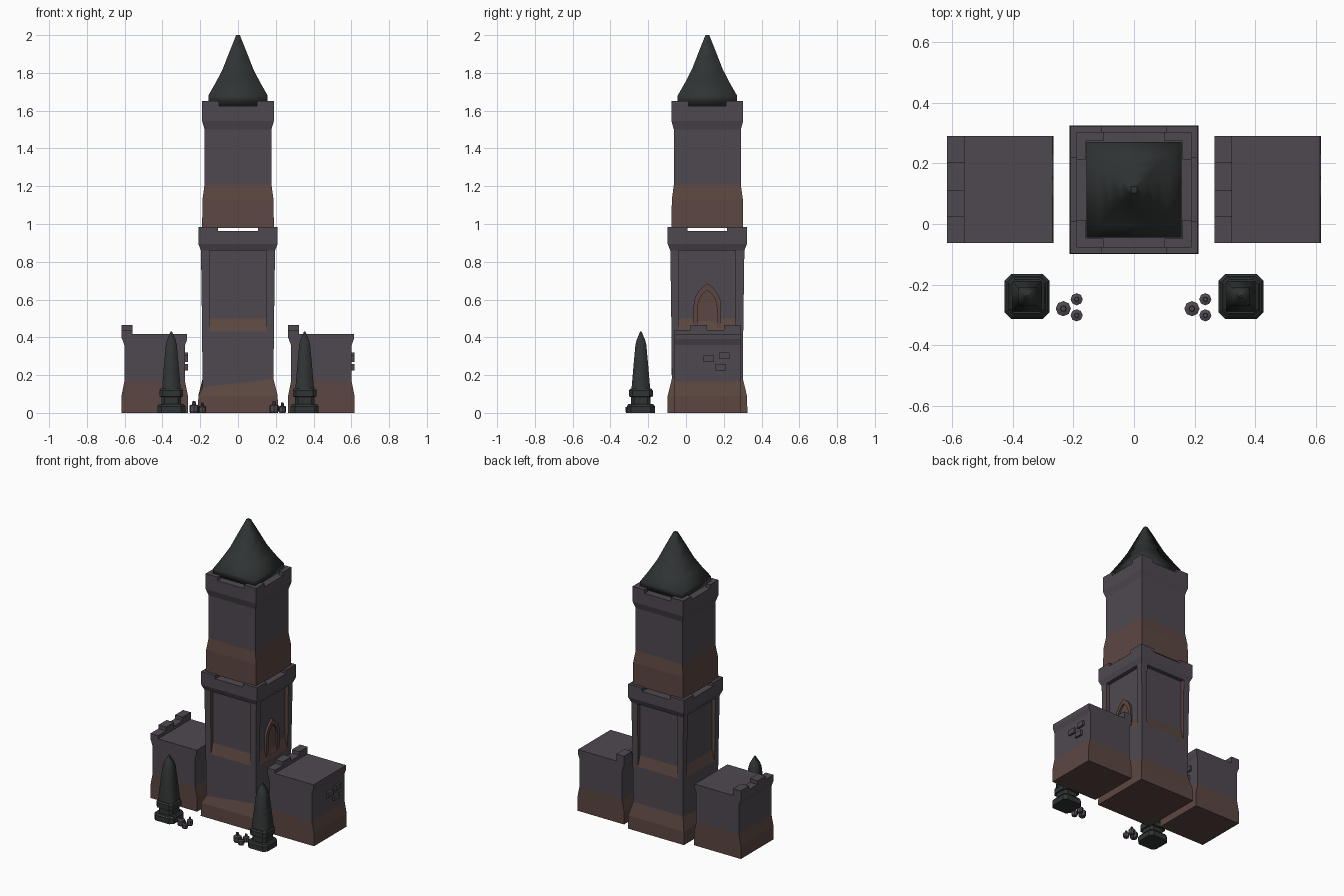
import bpy, bmesh, math
from mathutils import Vector, Matrix

if "Cube" in bpy.data.objects:
    bpy.data.objects.remove(bpy.data.objects["Cube"])

CY = 0.113  # tower axis in y


def mat(name, c):
    m = bpy.data.materials.new(name)
    m.diffuse_color = (*c, 1)
    m.use_nodes = True
    m.node_tree.nodes["Principled BSDF"].inputs["Base Color"].default_value = m.diffuse_color
    return m


STONE = mat("stone", (0.078, 0.066, 0.080))
BROWN = mat("brown_stone", (0.105, 0.062, 0.052))
DARK = mat("dark_slate", (0.030, 0.034, 0.034))


def finish(bm, name, mats, loc=(0, 0, 0), recalc=True):
    if recalc:
        bmesh.ops.recalc_face_normals(bm, faces=bm.faces)
    me = bpy.data.meshes.new(name)
    bm.to_mesh(me)
    bm.free()
    for m in mats:
        me.materials.append(m)
    ob = bpy.data.objects.new(name, me)
    ob.location = loc
    bpy.context.collection.objects.link(ob)
    return ob


def copy(ob, dx):
    c = ob.copy()
    c.location.x += dx
    bpy.context.collection.objects.link(c)


def outline(hx, hy, ch=0):
    """Rectangle outline, optionally with chamfered corners."""
    if not ch:
        return [(-hx, -hy), (hx, -hy), (hx, hy), (-hx, hy)]
    return [(-hx + ch, -hy), (hx - ch, -hy), (hx, -hy + ch), (hx, hy - ch),
            (hx - ch, hy), (-hx + ch, hy), (-hx, hy - ch), (-hx, -hy + ch)]


def loft(bm, rings, brown_below=-1, smooth=False):
    """rings: list of (z, outline); capped both ends."""
    loops = [[bm.verts.new((x, y, z)) for x, y in o] for z, o in rings]
    for i, (a, b) in enumerate(zip(loops, loops[1:])):
        for k in range(len(a)):
            j = (k + 1) % len(a)
            f = bm.faces.new((a[k], a[j], b[j], b[k]))
            f.smooth = smooth
            f.material_index = int(rings[i + 1][0] <= brown_below)
    bm.faces.new(loops[0][::-1]).material_index = int(brown_below > 0)
    bm.faces.new(loops[-1])
    return loops


def prism(bm, pts, z0, z1):
    loft(bm, [(z0, pts), (z1, pts)])


def corner_merlons(bm, h, inner, gap, z0, z1):
    """Four L-shaped corner merlons around a square parapet."""
    ell = [(gap, inner), (inner, inner), (inner, gap), (h, gap), (h, h), (gap, h)]
    for q in range(4):
        c, s = round(math.cos(q * math.pi / 2)), round(math.sin(q * math.pi / 2))
        prism(bm, [(c * x - s * y, s * x + c * y) for x, y in ell], z0, z1)


def sq(z, h):
    return (z, outline(h, h))


# Lower tower: footing, with a slanted brown edge on the front left
bm = bmesh.new()
loops = loft(bm, [sq(0, .212), sq(.09, .21), sq(.18, .188), sq(.43, .190)], .18)
loops[2][0].co.z = .135
finish(bm, "tower_base", [STONE, BROWN], (0, CY, 0))

# Lower tower: four walls with recessed panels and sloped ledges
bm = bmesh.new()
ZB, ZT, HB, HT, W, D = .43, .86, .190, .196, .15, .170


def hinted(pts, hint, mi, rot):
    f = bm.faces.new([bm.verts.new(rot @ Vector(p)) for p in pts])
    f.normal_update()
    if f.normal.dot(rot @ Vector(hint)) < 0:
        f.normal_flip()
    f.material_index = mi


for q in range(4):
    r = Matrix.Rotation(q * math.pi / 2, 3, 'Z')
    for s in (-1, 1):
        hinted([(s * HB, -HB, ZB), (s * W, -HB, ZB), (s * W, -HT, ZT), (s * HT, -HT, ZT)],
               (0, -1, 0), 0, r)
        hinted([(s * W, -HB, ZB), (s * W, -D, .5), (s * W, -D, ZT), (s * W, -HT, ZT)],
               (-s, 0, 0), 1, r)
    hinted([(-W, -HB, ZB), (W, -HB, ZB), (W, -D, .5), (-W, -D, .5)], (0, -1, 1), 1, r)
    hinted([(-W, -D, .5), (W, -D, .5), (W, -D, ZT), (-W, -D, ZT)], (0, -1, 0), 0, r)
finish(bm, "tower_panel_walls", [STONE, BROWN], (0, CY, 0), recalc=False)

# Lower parapet
bm = bmesh.new()
loft(bm, [sq(ZT, HT), sq(.895, .21), sq(.962, .21)])
corner_merlons(bm, .21, .165, .105, .962, .985)
finish(bm, "lower_parapet", [STONE], (0, CY, 0))

# Upper tower with its parapet
bm = bmesh.new()
loft(bm, [sq(.98, .19), sq(1.13, .188), sq(1.21, .177), sq(1.5, .177),
          sq(1.545, .19), sq(1.625, .19)], 1.21)
corner_merlons(bm, .19, .16, .10, 1.625, 1.65)
finish(bm, "upper_tower", [STONE, BROWN], (0, CY, 0))

# Flared spire roof, smooth shaded
bm = bmesh.new()
loft(bm, [sq(1.625, .14), sq(1.652, .157), sq(1.68, .157), sq(1.75, .117),
          sq(1.82, .081), sq(1.91, .046), sq(1.985, .016), sq(2.0, .010)], smooth=True)
finish(bm, "spire_roof", [DARK], (0, CY, 0))


# Pointed arch window on the right wall
def arch(w, z0, spring, top):
    pts = [(-w, z0), (w, z0)]
    right = [(w * math.cos(t * math.pi / 2) ** .8,
              spring + (top - spring) * (t ** .9)) for t in (0, .2, .4, .6, .8)]
    return pts + right + [(0, top)] + [(-x, z) for x, z in right[::-1]]


bm = bmesh.new()
outer, inner = arch(.072, .45, .57, .685), arch(.05, .45, .56, .65)


def ring(pts, x):
    return [bm.verts.new((x, y, z)) for y, z in pts]


rows = [ring(outer, D - .005), ring(outer, D + .015), ring(inner, D + .015), ring(inner, D + .004)]
for a, b in zip(rows, rows[1:]):
    for k in range(len(a)):
        j = (k + 1) % len(a)
        bm.faces.new((a[k], a[j], b[j], b[k]))
bm.faces.new(rows[-1])
finish(bm, "arched_window", [BROWN], (0, CY, 0))

# Side blocks: flared along x, with a stepped parapet on -x and raised bricks on +x
bm = bmesh.new()
H = .176
loft(bm, [(z, outline(h, H)) for z, h in
          ((0, H), (.09, H), (.165, .161), (.36, .161), (.39, .172), (.418, .172))], .165)


def box(x0, x1, y0, y1, z0, z1):
    prism(bm, [(x0, y0), (x1, y0), (x1, y1), (x0, y1)], z0, z1)


box(-H, -.118, -H, H, .395, .44)
for y in (-.091, .088):
    box(-H, -.118, y, y + .088, .44, .465)
for y, z in ((-.022, .27), (.062, .285), (.043, .225)):
    box(.15, .175, y, y + .055, z, z + .034)
block = finish(bm, "side_block", [STONE, BROWN], (-.441, CY + .001, 0))
copy(block, .882)

# Obelisks: chamfered plinth and a smooth tapering shaft
bm = bmesh.new()
loft(bm, [(z, outline(h, h, c)) for z, h, c in
          ((0, .074, .022), (.035, .074, .022), (.046, .066, .02), (.047, .052, .016),
           (.085, .052, .016), (.086, .063, .018), (.118, .063, .018), (.128, .056, .016))])
plinth = finish(bm, "obelisk_plinth", [DARK], (-.353, -.239, 0))
copy(plinth, .706)
bm = bmesh.new()
loft(bm, [sq(.12, .05), sq(.25, .039), sq(.36, .029), sq(.385, .023), sq(.432, .003)],
     smooth=True)
shaft = finish(bm, "obelisk_shaft", [DARK], (-.353, -.239, 0))
copy(shaft, .706)

# Clusters of small candles beside the obelisks
bm = bmesh.new()
for cx, cy, r, h in ((-.023, 0, .025, .052), (.021, .031, .02, .045), (.021, -.022, .02, .04)):
    prof = ((0, .8), (.2, 1), (.75, 1), (.85, .4), (1.2, .35))
    loft(bm, [(h * z, [(cx + r * k * math.cos(a * math.pi / 4),
                        cy + r * k * math.sin(a * math.pi / 4)) for a in range(8)])
              for z, k in prof])
candles = finish(bm, "candle_cluster", [STONE], (-.21, -.279, 0))
copy(candles, .424)
